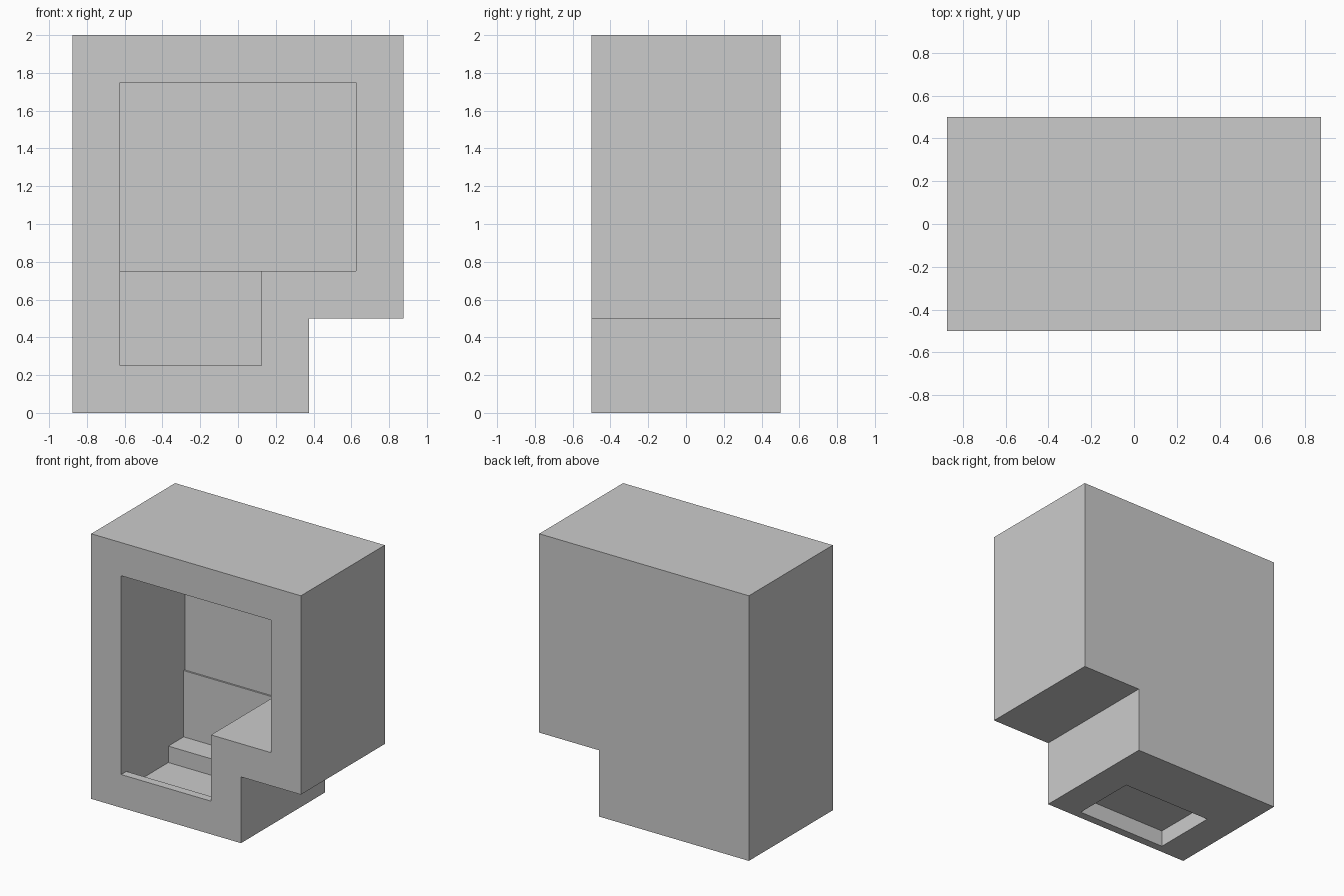
import bpy, bmesh

if "Cube" in bpy.data.objects:
    bpy.data.objects.remove(bpy.data.objects["Cube"])


def prism(name, profile, y0, y1):
    """Extrude an (x, z) outline from y0 to y1."""
    bm = bmesh.new()
    face = bm.faces.new([bm.verts.new((x, y0, z)) for x, z in profile])
    side = bmesh.ops.extrude_face_region(bm, geom=[face])["geom"]
    verts = [g for g in side if isinstance(g, bmesh.types.BMVert)]
    bmesh.ops.translate(bm, verts=verts, vec=(0, y1 - y0, 0))
    bmesh.ops.recalc_face_normals(bm, faces=bm.faces)
    mesh = bpy.data.meshes.new(name)
    bm.to_mesh(mesh)
    bm.free()
    obj = bpy.data.objects.new(name, mesh)
    bpy.context.collection.objects.link(obj)
    return obj


def rect(x0, x1, z0, z1):
    return [(x0, z0), (x1, z0), (x1, z1), (x0, z1)]


def stepped(left, foot, right, bottom, step, top):
    """Outline with the lower right corner notched away."""
    return [(left, bottom), (foot, bottom), (foot, step),
            (right, step), (right, top), (left, top)]


# Solid outer body
body = prism("cabinet_body", stepped(-0.875, 0.375, 0.875, 0, 0.5, 2), -0.5, 0.5)

# Front cavity, slightly deeper upper back wall, and shaft down through the base
cutters = [
    prism("cavity_cutter", stepped(-0.625, 0.125, 0.625, 0.25, 0.75, 1.75), -0.7, 0.245),
    prism("upper_back_cutter", rect(-0.625, 0.625, 0.75, 1.75), -0.7, 0.258),
    prism("floor_shaft_cutter", rect(-0.625, 0.125, -0.2, 0.5), -0.4375, 0.0625),
]
for cutter in cutters:
    mod = body.modifiers.new(cutter.name, "BOOLEAN")
    mod.operation = "DIFFERENCE"
    mod.solver = "EXACT"
    mod.object = cutter
    bpy.context.view_layer.objects.active = body
    bpy.ops.object.modifier_apply(modifier=mod.name)
    bpy.data.objects.remove(cutter)

# Thin tray closing the shaft halfway up
prism("pit_tray", rect(-0.625, 0.125, 0.124, 0.126), -0.4375, 0.0625)
